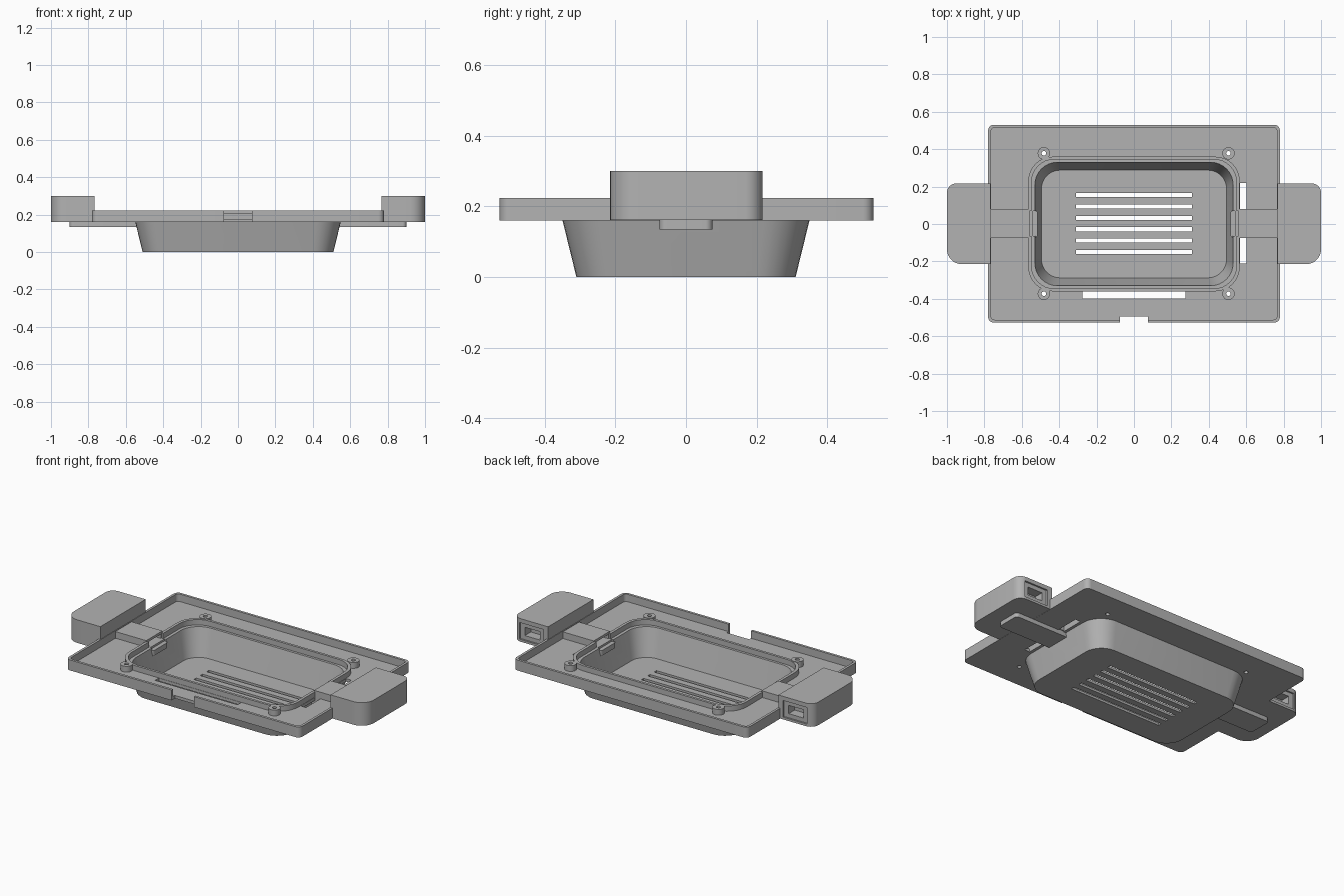
import bpy, bmesh, math

cube = bpy.data.objects.get("Cube")
if cube:
    bpy.data.objects.remove(cube)

grey = bpy.data.materials.new("plain grey plastic")
grey.use_nodes = True
colour = (0.45, 0.45, 0.45, 1)
grey.diffuse_color = colour
grey.node_tree.nodes["Principled BSDF"].inputs["Base Color"].default_value = colour


def rounded_rect(hx, hy, radii, steps=8):
    """Outline of a rectangle; radii go back-right, back-left, front-left, front-right."""
    if not isinstance(radii, tuple):
        radii = (radii,) * 4
    points = []
    for k, (sx, sy) in enumerate(((1, 1), (-1, 1), (-1, -1), (1, -1))):
        r = radii[k]
        for i in range(steps + 1):
            a = math.pi / 2 * (k + i / steps)
            points.append((sx * (hx - r) + r * math.cos(a), sy * (hy - r) + r * math.sin(a)))
    return points


def loft(name, sections, centre=(0, 0)):
    """Solid through stacked sections (half x, half y, corner radius, z), capped at both ends."""
    bm = bmesh.new()
    loops = []
    for hx, hy, r, z in sections:
        loops.append([bm.verts.new((centre[0] + x, centre[1] + y, z))
                      for x, y in rounded_rect(hx, hy, r)])
    for a, b in zip(loops, loops[1:]):
        for i in range(len(a)):
            j = (i + 1) % len(a)
            bm.faces.new((a[i], a[j], b[j], b[i]))
    bm.faces.new(loops[0])
    bm.faces.new(loops[-1])
    bmesh.ops.remove_doubles(bm, verts=bm.verts, dist=1e-5)
    bmesh.ops.recalc_face_normals(bm, faces=bm.faces)
    mesh = bpy.data.meshes.new(name)
    bm.to_mesh(mesh)
    bm.free()
    mesh.materials.append(grey)
    obj = bpy.data.objects.new(name, mesh)
    bpy.context.collection.objects.link(obj)
    return obj


def prism(name, x, y, z, r=0.0):
    """Upright block between the given x, y and z limits."""
    hx, hy = (x[1] - x[0]) / 2, (y[1] - y[0]) / 2
    return loft(name, [(hx, hy, r, z[0]), (hx, hy, r, z[1])],
                ((x[0] + x[1]) / 2, (y[0] + y[1]) / 2))


def side(s, a, b):
    """Limits on the right (s = 1) or mirrored to the other side."""
    return (a, b) if s > 0 else (-b, -a)


def cut(obj, *cutters):
    bpy.context.view_layer.objects.active = obj
    for cutter in cutters:
        mod = obj.modifiers.new("cut", "BOOLEAN")
        mod.operation, mod.solver, mod.object = "DIFFERENCE", "EXACT", cutter
        bpy.ops.object.modifier_apply(modifier=mod.name)
        bpy.data.objects.remove(cutter)


through = (0.1, 0.3)
FLOOR, RIM = 0.178, 0.223
parts = []

# Rectangular tray with a thin rim, basin opening, front notch and slots
tray = prism("tray", (-0.78, 0.78), (-0.527, 0.53), (0.16, RIM), 0.03)
cut(tray,
    prism("pocket", (-0.765, 0.765), (-0.512, 0.515), (FLOOR, 0.3), 0.02),
    prism("opening", (-0.54, 0.54), (-0.34, 0.34), through, 0.12),
    prism("notch", (-0.075, 0.075), (-0.6, -0.495), through),
    prism("front_slot", (-0.275, 0.275), (-0.397, -0.362), through),
    prism("back_side_slot", (0.567, 0.602), (0.07, 0.22), through),
    prism("front_side_slot", (0.567, 0.602), (-0.212, -0.07), through))
parts.append(tray)

# Tapered basin with a stepped collar, from inner floor up and over to the underside
basin = loft("basin", [
    (0.495, 0.288, 0.10, 0.014),
    (0.53, 0.33, 0.12, 0.178),
    (0.548, 0.345, 0.12, 0.178),
    (0.548, 0.345, 0.12, 0.21),
    (0.565, 0.36, 0.13, 0.21),
    (0.565, 0.36, 0.13, 0.17),
    (0.55, 0.35, 0.13, 0.163),
    (0.51, 0.31, 0.11, 0.0)])
cut(basin, *[prism("vent", (-0.31, 0.31), (y - 0.011, y + 0.011), (-0.1, 0.1))
             for y in (0.155 - 0.061 * i for i in range(6))])
cut(basin, *[prism("mouth", side(s, 0.48, 0.6), (-0.065, 0.07), (0.155, 0.3)) for s in (1, -1)])
parts.append(basin)

# Screw bosses standing on the tray beside the collar corners
for bx in (-0.482, 0.505):
    for by in (-0.373, 0.378):
        boss = loft("screw_boss", [(0.033, 0.033, 0.033, z) for z in (0.17, 0.213)], (bx, by))
        for target in (boss, tray, basin):
            cut(target, loft("screw_hole", [(0.012, 0.012, 0.012, z) for z in through], (bx, by)))
        parts.append(boss)

for s, label in ((1, "left"), (-1, "right")):
    # End block with rounded outer corners and a recessed port in its back face
    back, front = 0.05, 0.08
    radii = (back, 0, 0, front) if s > 0 else (0, back, front, 0)
    block = prism(label + "_end_block", side(s, 0.768, 1.0), (-0.215, 0.217), (0.161, 0.3), radii)
    cut(block,
        prism("port_recess", side(s, 0.80, 0.96), (0.207, 0.3), (0.175, 0.275)),
        prism("port_hole", side(s, 0.83, 0.93), (0.15, 0.3), (0.2, 0.25)))

    # Raised cable tunnel across the tray
    tunnel = prism(label + "_cable_tunnel", side(s, 0.56, 0.775), (-0.075, 0.08), (0.165, 0.218))
    cut(tunnel, prism("bore", side(s, 0.5, 0.74), (-0.06, 0.065), (0.15, 0.203)))

    # Tongue closing the tunnel from below
    tongue = prism(label + "_cable_tongue", side(s, 0.515, 0.9), (-0.075, 0.075), (0.135, 0.166), 0.02)
    parts += [block, tunnel, tongue]

# Smooth the round corners and keep the edges crisp
bpy.ops.object.select_all(action="DESELECT")
for part in parts:
    part.select_set(True)
bpy.context.view_layer.objects.active = tray
bpy.ops.object.shade_smooth_by_angle(angle=math.radians(30))
